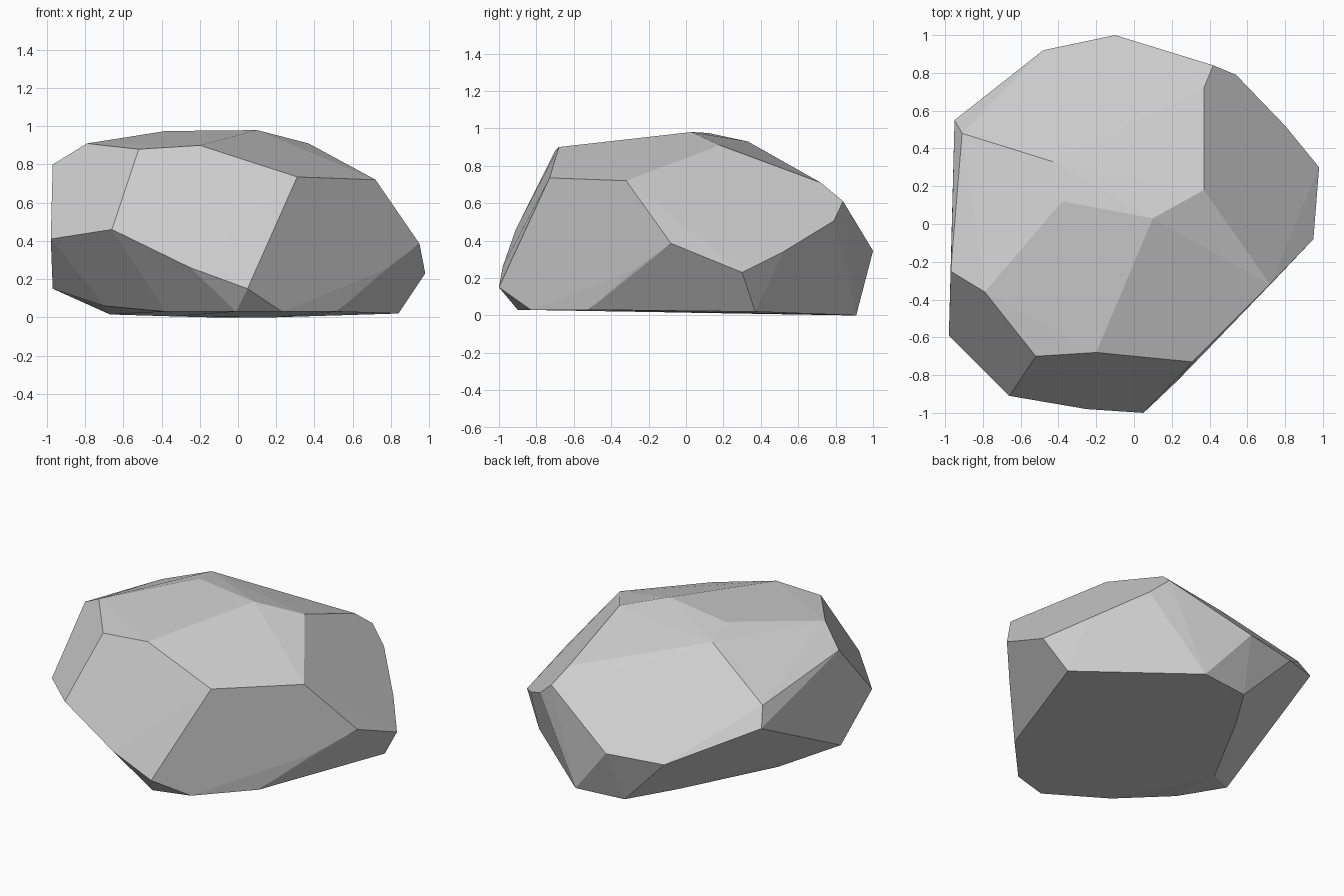
import bpy
import bmesh
import math

# Remove the default cube if it is present
default_cube = bpy.data.objects.get("Cube")
if default_cube:
    bpy.data.objects.remove(default_cube, do_unlink=True)

# Corners of the boulder in hundredths of a unit, grouped from top to bottom
CROWN = [(72, -32, 72), (37, 18, 91), (10, 3, 98), (-38, 12, 97.5),
         (-43, 33, 93), (-20, -68, 90), (-52, -70, 88), (-79, -36, 91),
         (31, -73, 73.5), (-97, -25, 80), (37, 72, 71), (42, 84, 61)]
GIRTH = [(-66, -91, 46), (-98, -59, 41), (-25, -98, 26), (5, -100, 15),
         (95, -8, 38.5), (98, 30, 23), (80, 52, 34), (54, 79, 50.5),
         (-10, 100, 34.5), (-48, 92, 34), (-95, 55, 57), (-91, 48, 69),
         (-97, -27, 15), (77, -27, 25)]
BASE = [(84, 37, 2), (19, 91, 0), (-15, 87, 0), (-34, 57, 0.5),
        (-67, -3, 1.5), (-70, -43, 6), (-38, -67, 3), (-1, -90, 3),
        (23, -83, 3), (52, -52, 3)]


def make_material(name, colour):
    material = bpy.data.materials.new(name)
    material.use_nodes = True
    material.diffuse_color = colour
    shader = next(n for n in material.node_tree.nodes
                  if n.type == "BSDF_PRINCIPLED")
    shader.inputs["Base Color"].default_value = colour
    shader.inputs["Roughness"].default_value = 0.9
    return material


def make_faceted_stone(name, corners, material):
    """Wrap a convex skin around the corners and merge nearly flat facets."""
    bm = bmesh.new()
    for corner in corners:
        bm.verts.new([value / 100 for value in corner])
    hull = bmesh.ops.convex_hull(bm, input=bm.verts[:])

    # Drop corners that ended up inside the skin
    loose = [v for v in bm.verts if not v.link_faces]
    bmesh.ops.delete(bm, geom=loose, context="VERTS")
    bmesh.ops.dissolve_limit(bm, angle_limit=math.radians(2),
                             verts=bm.verts[:], edges=bm.edges[:])
    bmesh.ops.recalc_face_normals(bm, faces=bm.faces[:])
    for face in bm.faces:
        face.smooth = False

    mesh = bpy.data.meshes.new(name)
    bm.to_mesh(mesh)
    bm.free()
    mesh.materials.append(material)
    stone = bpy.data.objects.new(name, mesh)
    bpy.context.collection.objects.link(stone)
    return stone


# The boulder
stone_grey = make_material("stone_grey", (0.62, 0.62, 0.62, 1))
make_faceted_stone("boulder", CROWN + GIRTH + BASE, stone_grey)
